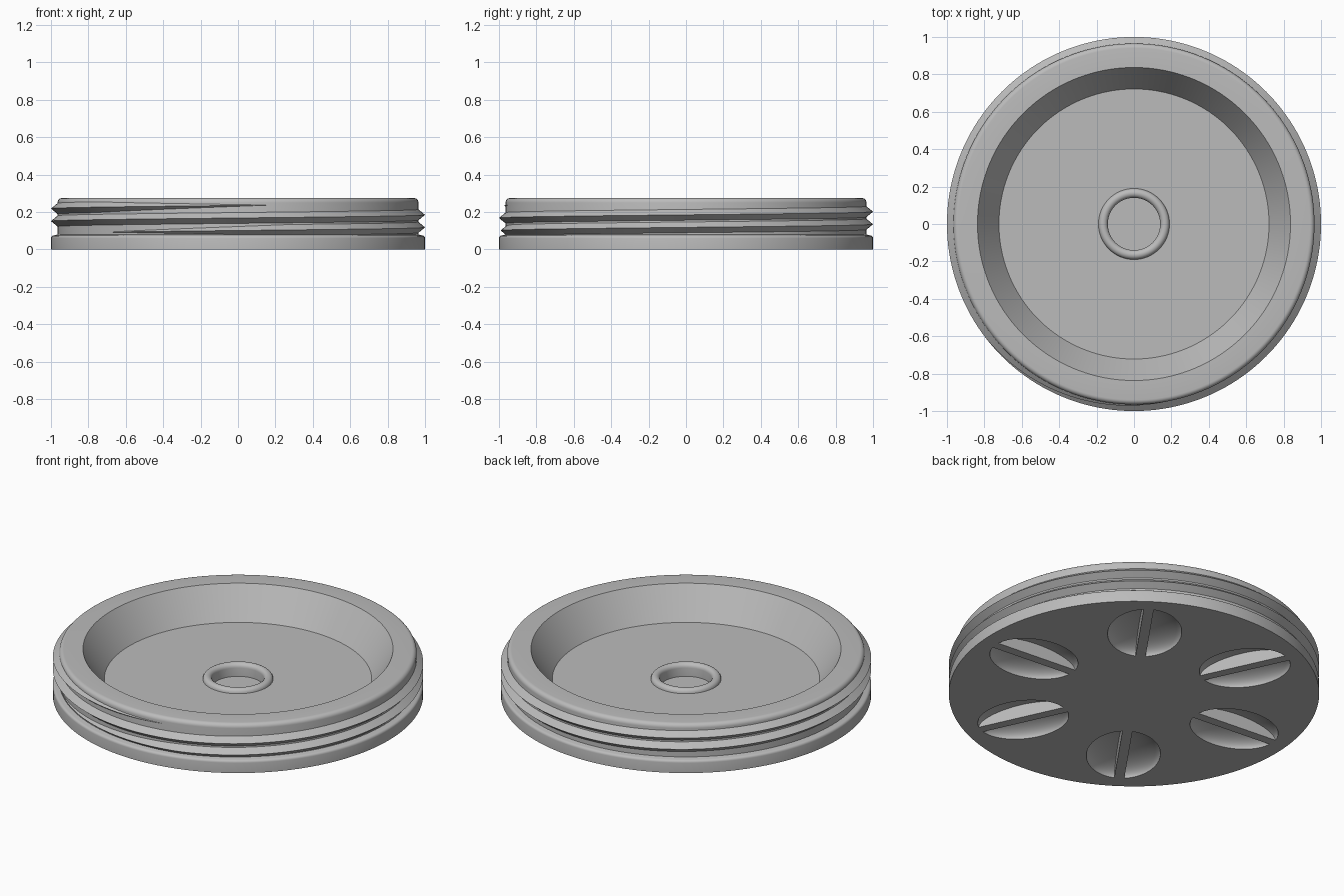
import bpy, bmesh, math
from mathutils import Matrix

SEGMENTS = 160
TAU = 2 * math.pi

default_cube = bpy.data.objects.get("Cube")
if default_cube:
    bpy.data.objects.remove(default_cube, do_unlink=True)

grey = bpy.data.materials.new("plain_grey")
grey.use_nodes = True
colour = (0.5, 0.5, 0.5, 1)
grey.diffuse_color = colour
for node in grey.node_tree.nodes:
    if node.type == "BSDF_PRINCIPLED":
        node.inputs["Base Color"].default_value = colour


def make_object(name, bm):
    bmesh.ops.recalc_face_normals(bm, faces=bm.faces[:])
    mesh = bpy.data.meshes.new(name)
    bm.to_mesh(mesh)
    bm.free()
    mesh.materials.append(grey)
    obj = bpy.data.objects.new(name, mesh)
    bpy.context.collection.objects.link(obj)
    return obj


def select_only(obj):
    bpy.ops.object.select_all(action="DESELECT")
    obj.select_set(True)
    bpy.context.view_layer.objects.active = obj


def smooth(obj):
    select_only(obj)
    bpy.ops.object.shade_smooth_by_angle(angle=math.radians(32))


def arc(cx, cz, radius, start, end, steps):
    angles = [math.radians(start + (end - start) * i / steps) for i in range(steps + 1)]
    return [(cx + radius * math.cos(a), cz + radius * math.sin(a)) for a in angles]


# Turned body: plain base band, threaded neck, rounded lip, sloped recess, centre ring and socket
profile = [(1, 0)]
profile += arc(0.985, 0.06, 0.015, 0, 90, 4)
profile += [(0.965, 0.08)]
profile += arc(0.94, 0.25, 0.025, 0, 90, 6)
profile += [(0.837, 0.275), (0.722, 0.095)]
profile += arc(0.165, 0.095, 0.025, 0, 180, 10)
profile += [(0.14, 0.045)]

bm = bmesh.new()
rings = []
for radius, z in profile:
    rings.append([bm.verts.new((radius * math.cos(TAU * i / SEGMENTS),
                                radius * math.sin(TAU * i / SEGMENTS), z))
                  for i in range(SEGMENTS)])
for low, high in zip(rings, rings[1:]):
    for i in range(SEGMENTS):
        j = (i + 1) % SEGMENTS
        bm.faces.new((low[i], low[j], high[j], high[i]))
bm.faces.new(rings[0])
bm.faces.new(rings[-1])
body = make_object("lid_body", bm)

# Six oval finger pockets underneath, each split by a radial grip bar
bm = bmesh.new()
for k in range(6):
    turn = Matrix.Rotation(math.radians(55 + 60 * k), 4, "Z")
    for side in (1, -1):
        half = bmesh.new()
        bmesh.ops.create_uvsphere(half, u_segments=64, v_segments=32, radius=1)
        bmesh.ops.scale(half, vec=(0.255, 0.2, 0.08), verts=half.verts[:])
        bmesh.ops.bisect_plane(half, geom=half.verts[:] + half.edges[:] + half.faces[:],
                               plane_co=(0, side * 0.027, 0), plane_no=(0, side, 0),
                               clear_inner=True)
        bmesh.ops.holes_fill(half, edges=[e for e in half.edges if e.is_boundary])
        bmesh.ops.transform(half, matrix=turn @ Matrix.Translation((0.66, 0, -0.001)),
                            verts=half.verts[:])
        piece = bpy.data.meshes.new("pocket_half")
        half.to_mesh(piece)
        half.free()
        bm.from_mesh(piece)
        bpy.data.meshes.remove(piece)
cutter = make_object("pocket_cutter", bm)
cutter.hide_render = True

cut = body.modifiers.new("finger_pockets", "BOOLEAN")
cut.operation = "DIFFERENCE"
cut.solver = "EXACT"
cut.object = cutter
select_only(body)
bpy.ops.object.modifier_apply(modifier=cut.name)
bpy.data.objects.remove(cutter, do_unlink=True)
smooth(body)

# Screw thread: a triangular ridge swept along a rising helix, fading at both ends
PITCH, FIRST, LAST = 0.067, -1.4, 0.8
steps = int((LAST - FIRST) * SEGMENTS)
bm = bmesh.new()
sections = []
for i in range(steps + 1):
    turns = FIRST + (LAST - FIRST) * i / steps
    fade = min(1, (turns - FIRST) / 0.2 + 0.02, (LAST - turns) / 0.2 + 0.02)
    z = 0.185 + PITCH * turns
    a = TAU * turns
    corners = ((0.96, -0.033 * fade), (0.96 + 0.04 * fade, 0), (0.96, 0.033 * fade))
    sections.append([bm.verts.new((r * math.cos(a), r * math.sin(a), z + dz))
                     for r, dz in corners])
for one, two in zip(sections, sections[1:]):
    for j in range(3):
        k = (j + 1) % 3
        bm.faces.new((one[j], one[k], two[k], two[j]))
bm.faces.new(sections[0])
bm.faces.new(sections[-1])
smooth(make_object("screw_thread", bm))
